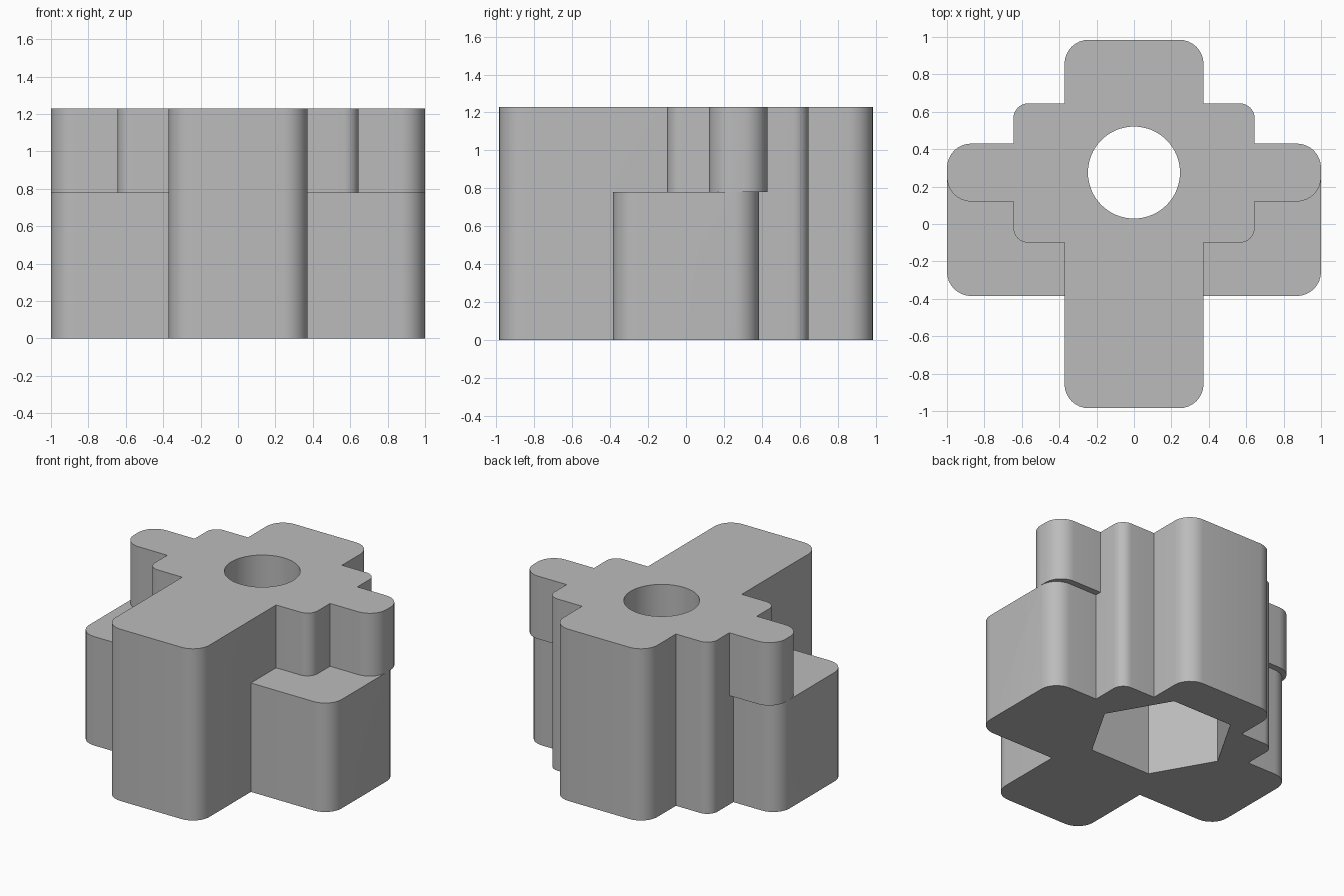
import bpy, bmesh, math

if "Cube" in bpy.data.objects:
    bpy.data.objects.remove(bpy.data.objects["Cube"])

H, STEP, HOLE_Y = 1.23, 0.78, 0.275


def prism(name, points, z0, z1):
    """Extrude a closed outline from z0 to z1."""
    bm = bmesh.new()
    base = bm.faces.new([bm.verts.new((x, y, z0)) for x, y in points])
    top = bmesh.ops.extrude_face_region(bm, geom=[base])["geom"]
    bmesh.ops.translate(bm, vec=(0, 0, z1 - z0),
                        verts=[v for v in top if isinstance(v, bmesh.types.BMVert)])
    bmesh.ops.recalc_face_normals(bm, faces=bm.faces[:])
    mesh = bpy.data.meshes.new(name)
    bm.to_mesh(mesh)
    bm.free()
    obj = bpy.data.objects.new(name, mesh)
    bpy.context.collection.objects.link(obj)
    return obj


def rounded(hx, y0, y1, r, seg=8):
    """Rounded rectangle outline, symmetric about x = 0."""
    pts = []
    corners = [(hx - r, y1 - r), (r - hx, y1 - r), (r - hx, y0 + r), (hx - r, y0 + r)]
    for q, (cx, cy) in enumerate(corners):
        for i in range(seg + 1):
            a = math.pi / 2 * (q + i / seg)
            pts.append((cx + r * math.cos(a), cy + r * math.sin(a)))
    return pts


def ring(r, n):
    return [(r * math.cos(2 * math.pi * i / n), HOLE_Y + r * math.sin(2 * math.pi * i / n))
            for i in range(n)]


def combine(body, other, operation):
    bpy.context.view_layer.objects.active = body
    mod = body.modifiers.new("combine", 'BOOLEAN')
    mod.object, mod.operation, mod.solver = other, operation, 'EXACT'
    bpy.ops.object.modifier_apply(modifier=mod.name)
    bpy.data.objects.remove(other)


# Long bar running front to back, joined with the middle block and side arms
body = prism("connector_body", rounded(0.372, -0.985, 0.985, 0.13), 0, H)
combine(body, prism("middle_block", rounded(0.645, -0.10, 0.645, 0.08), 0, H), 'UNION')
combine(body, prism("lower_cross_block", rounded(1.0, -0.385, 0.385, 0.13), 0, STEP), 'UNION')
combine(body, prism("upper_arms", rounded(1.0, 0.12, 0.43, 0.13), STEP, H), 'UNION')

# Hexagonal pocket below, round hole above
combine(body, prism("hex_pocket", ring(0.478, 6), -0.1, STEP), 'DIFFERENCE')
combine(body, prism("round_hole", ring(0.246, 64), STEP - 0.1, H + 0.1), 'DIFFERENCE')

grey = bpy.data.materials.new("light grey")
grey.diffuse_color = (0.5, 0.5, 0.5, 1)
grey.use_nodes = True
grey.node_tree.nodes["Principled BSDF"].inputs["Base Color"].default_value = grey.diffuse_color
body.data.materials.clear()
body.data.materials.append(grey)

bpy.ops.object.select_all(action='DESELECT')
body.select_set(True)
bpy.context.view_layer.objects.active = body
bpy.ops.object.shade_smooth_by_angle(angle=math.radians(30))
